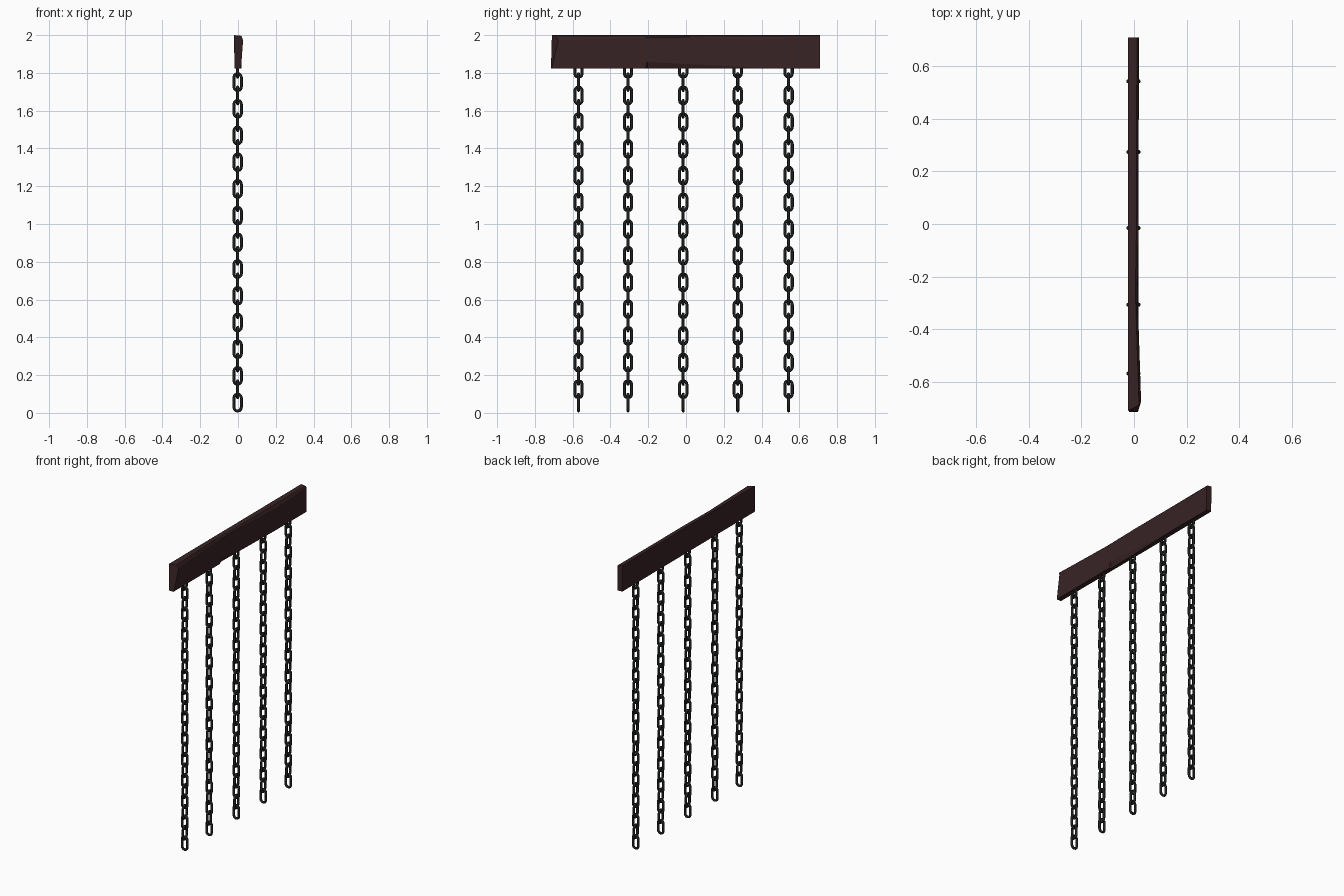
import bpy, bmesh, math
from mathutils import Vector

if "Cube" in bpy.data.objects:
    bpy.data.objects.remove(bpy.data.objects["Cube"])


def material(name, rgb):
    m = bpy.data.materials.new(name)
    m.diffuse_color = (*rgb, 1)
    m.use_nodes = True
    m.node_tree.nodes["Principled BSDF"].inputs["Base Color"].default_value = m.diffuse_color
    return m


WOOD = material("dark brown wood", (0.040, 0.017, 0.018))
IRON = material("black iron", (0.013, 0.015, 0.014))


def finish(name, bm, mat, smooth=False):
    bmesh.ops.recalc_face_normals(bm, faces=bm.faces)
    me = bpy.data.meshes.new(name)
    bm.to_mesh(me)
    bm.free()
    me.materials.append(mat)
    for p in me.polygons:
        p.use_smooth = smooth
    ob = bpy.data.objects.new(name, me)
    bpy.context.collection.objects.link(ob)
    return ob


# Rough wooden beam: sections along y, right lower edge split away mid-span
# y, right top x, right top z, right bottom x, split width, split height
SECTIONS = [
    (-0.710, 0.027, 1.972, 0.016, 0.001, 0.004),
    (-0.250, 0.013, 1.984, 0.017, 0.001, 0.004),
    (-0.215, 0.014, 1.986, 0.017, 0.001, 0.004),
    (-0.205, 0.014, 1.987, 0.017, 0.014, 0.036),
    (0.020, 0.018, 1.989, 0.018, 0.010, 0.024),
    (0.370, 0.018, 1.974, 0.018, 0.002, 0.006),
    (0.710, 0.019, 1.989, 0.018, 0.001, 0.004),
]
bm = bmesh.new()
rings = []
for i, (y, tx, tz, bx, sw, sh) in enumerate(SECTIONS):
    cut = 0.034 if i == 0 else 0.0       # broken corner at the front end
    pts = [(-0.018, y - 0.005 * (i == 0), 1.822),
           (bx - sw, y - 0.005 * (i == 0), 1.822),
           (bx, y, 1.822 + sh),
           (tx, y + cut, tz),
           (tx - 0.008, y + cut * 0.6, 1.996),
           (-0.022, y, 2.0)]
    rings.append([bm.verts.new(p) for p in pts])
for a, b in zip(rings, rings[1:]):
    for j in range(6):
        k = (j + 1) % 6
        bm.faces.new((a[j], a[k], b[k], b[j]))
bm.faces.new(rings[0])
bm.faces.new(rings[-1])
finish("wooden_beam", bm, WOOD)

# Chains of interlocking stadium-shaped links
WIRE, BEND, STRAIGHT = 0.008, 0.0195, 0.025
PITCH, LINKS, SIDES, ARC = 0.0707, 26, 8, 6


def add_link(bm, y, z, sideways):
    rings = []
    for end in (1, -1):
        for s in range(ARC + 1):
            a = math.pi * s / ARC + (0 if end == 1 else math.pi)
            out = Vector((math.cos(a), math.sin(a)))
            ring = []
            for t in range(SIDES):
                b = 2 * math.pi * t / SIDES
                r = BEND + WIRE * math.cos(b)
                u, v = out.x * r, out.y * r + end * STRAIGHT
                w = WIRE * math.sin(b)
                x, dy = (w, u) if sideways else (u, w)
                ring.append(bm.verts.new((x - 0.002, y + dy, z + v)))
            rings.append(ring)
    for i, a in enumerate(rings):
        b = rings[(i + 1) % len(rings)]
        for j in range(SIDES):
            k = (j + 1) % SIDES
            bm.faces.new((a[j], a[k], b[k], b[j]))


for n, y in enumerate((-0.569, -0.307, -0.015, 0.274, 0.543)):
    bm = bmesh.new()
    for k in range(LINKS):
        add_link(bm, y, 0.0545 + k * PITCH, k % 2 == 1)
    finish(f"chain_{n + 1}", bm, IRON, smooth=True)
